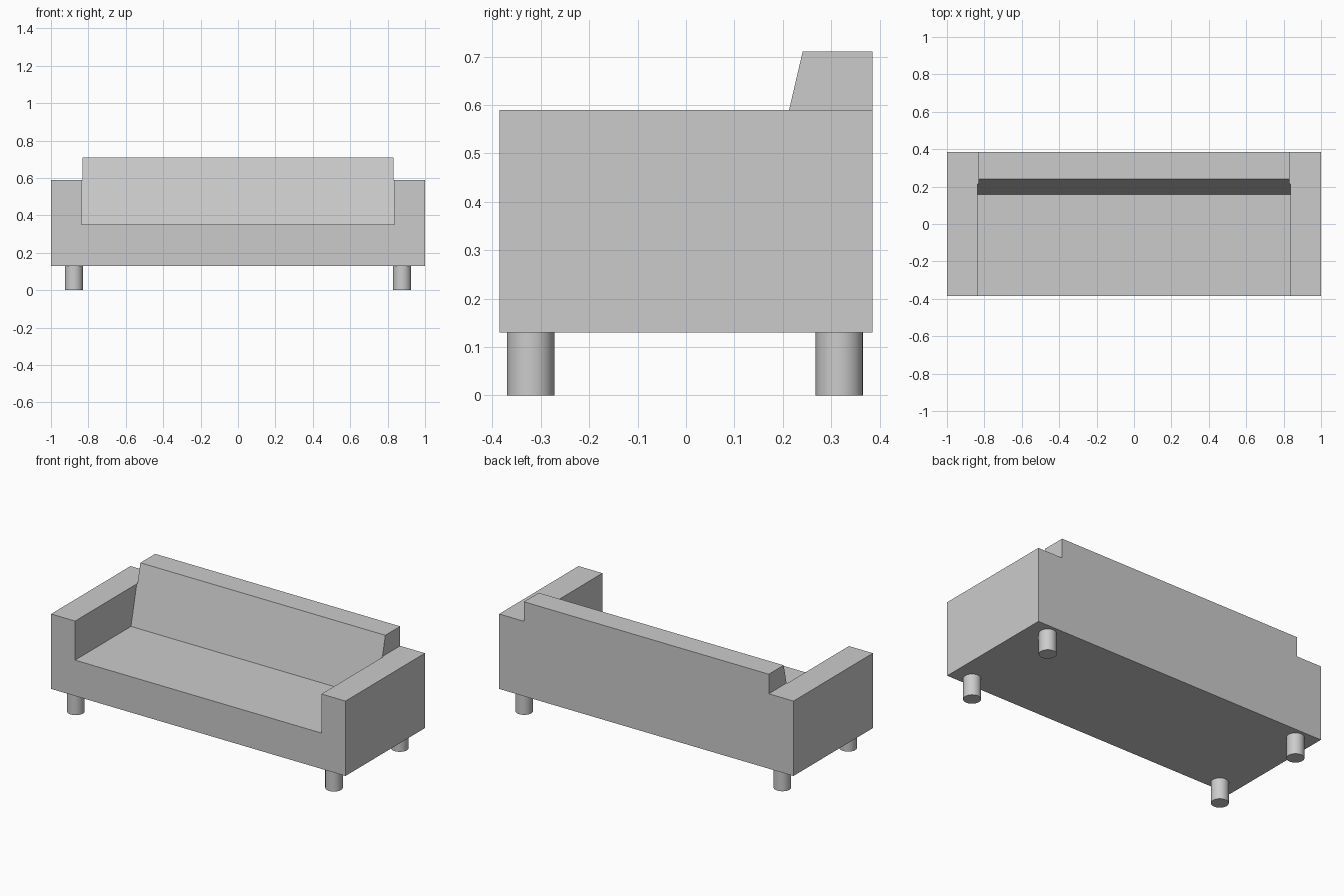
import bpy, bmesh
from mathutils import Vector

if "Cube" in bpy.data.objects:
    bpy.data.objects.remove(bpy.data.objects["Cube"])


def prism(name, points, offset):
    """Solid made by extruding a flat outline along an offset."""
    bm = bmesh.new()
    face = bm.faces.new([bm.verts.new(p) for p in points])
    ext = bmesh.ops.extrude_face_region(bm, geom=[face], use_keep_orig=True)
    verts = [g for g in ext["geom"] if isinstance(g, bmesh.types.BMVert)]
    bmesh.ops.translate(bm, verts=verts, vec=Vector(offset))
    bmesh.ops.recalc_face_normals(bm, faces=bm.faces)
    mesh = bpy.data.meshes.new(name)
    bm.to_mesh(mesh)
    bm.free()
    obj = bpy.data.objects.new(name, mesh)
    bpy.context.collection.objects.link(obj)
    return obj


DEPTH = 0.385

# Sofa body: silhouette with low arms and a raised back, extruded front to back
half = [(1, 0.13), (1, 0.59), (0.832, 0.59), (0.832, 0.71)]
outline = half + [(-x, z) for x, z in reversed(half)]
body = prism("sofa_body", [(x, -DEPTH, z) for x, z in outline], (0, 2 * DEPTH, 0))

# Seat hollow: side profile with the leaning backrest, cut out between the arms
hollow = [(-0.5, 0.35), (0.157, 0.35), (0.241, 0.71), (0.264, 0.81), (-0.5, 0.81)]
cutter = prism("seat_cutter", [(-0.837, y, z) for y, z in hollow], (1.674, 0, 0))
cut = body.modifiers.new("seat_hollow", 'BOOLEAN')
cut.operation = 'DIFFERENCE'
cut.solver = 'EXACT'
cut.object = cutter
bpy.context.view_layer.objects.active = body
bpy.ops.object.modifier_apply(modifier=cut.name)
bpy.data.objects.remove(cutter)

# Four round legs
for depth_name, y in (("front", -0.321), ("back", 0.317)):
    for side, s in (("left", -1), ("right", 1)):
        bpy.ops.mesh.primitive_cylinder_add(
            vertices=24, radius=0.049, depth=0.13, location=(s * 0.877, y, 0.065))
        leg = bpy.context.object
        leg.name = f"{depth_name}_{side}_leg"
        bpy.ops.object.shade_smooth_by_angle()
